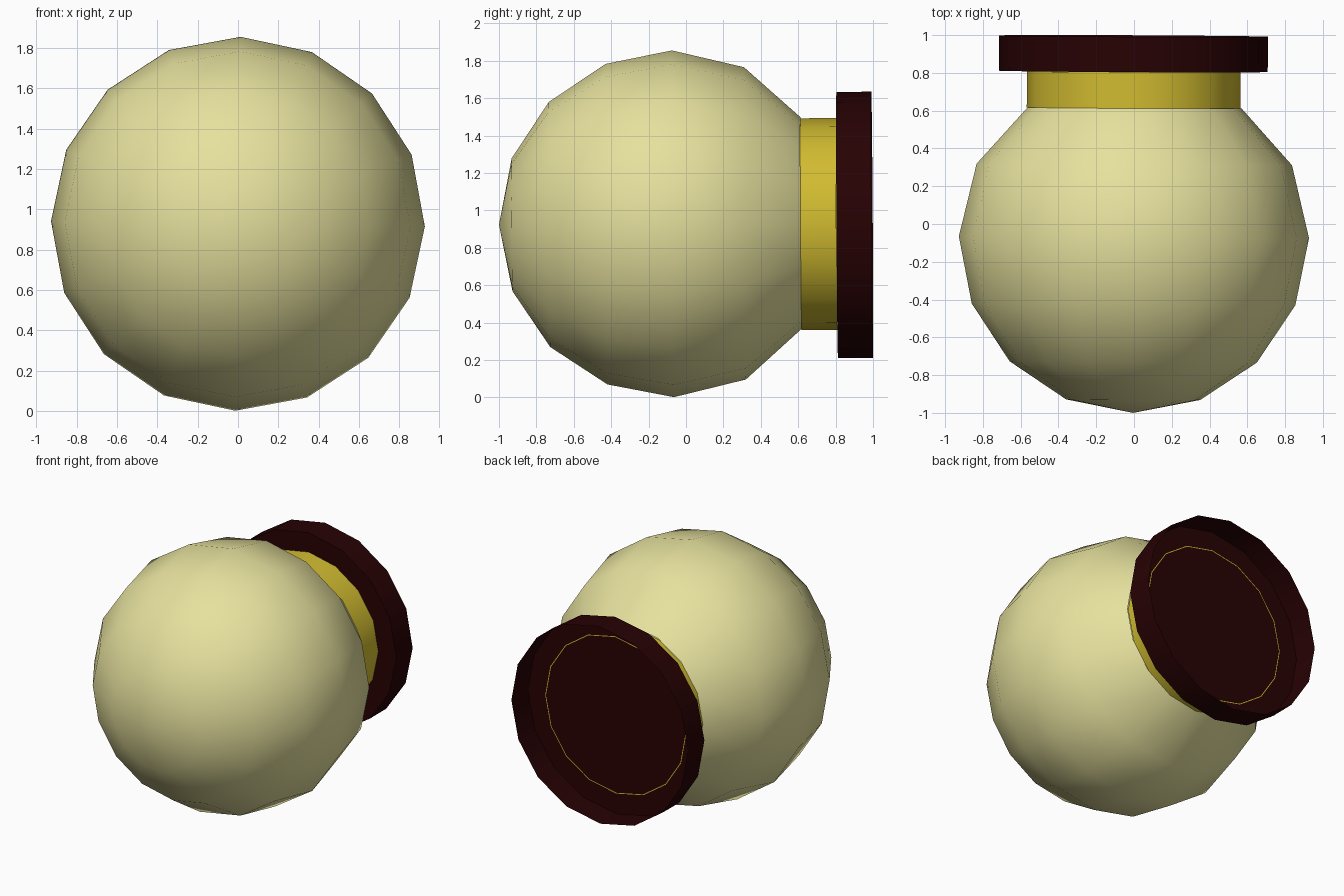
import bpy, bmesh, math

if "Cube" in bpy.data.objects:
    bpy.data.objects.remove(bpy.data.objects["Cube"])

SIDES = 16
ROLL = 0.014                 # slight roll of the sides about the flask axis
TILT = (0.006, 0, -0.005)    # slight lean of the whole flask
CENTRE_Z = 0.929


def material(name, rgb):
    m = bpy.data.materials.new(name)
    m.diffuse_color = (*rgb, 1)
    m.use_nodes = True
    m.node_tree.nodes["Principled BSDF"].inputs["Base Color"].default_value = m.diffuse_color
    return m


cream = material("cream", (0.79, 0.75, 0.34))
gold = material("gold", (0.64, 0.50, 0.03))
maroon = material("dark maroon", (0.020, 0.0005, 0.001))


def lathe(name, profile, mat, shift=(0, 0)):
    """Turn (y, radius) points around the y axis; shift moves it in x and z."""
    bm = bmesh.new()
    rings = []
    for y, r in profile:
        if r == 0:
            rings.append([bm.verts.new((0, y, 0))] * SIDES)
            continue
        angles = [2 * math.pi * i / SIDES + ROLL for i in range(SIDES)]
        rings.append([bm.verts.new((r * math.sin(a), y, r * math.cos(a))) for a in angles])
    for lo, hi in zip(rings, rings[1:]):
        for i in range(SIDES):
            j = (i + 1) % SIDES
            quad = list(dict.fromkeys((lo[i], lo[j], hi[j], hi[i])))
            bm.faces.new(quad)
    bmesh.ops.recalc_face_normals(bm, faces=bm.faces)
    mesh = bpy.data.meshes.new(name)
    bm.to_mesh(mesh)
    bm.free()
    mesh.materials.append(mat)
    ob = bpy.data.objects.new(name, mesh)
    bpy.context.collection.objects.link(ob)
    ob.location = (shift[0], 0, CENTRE_Z + shift[1])
    ob.rotation_euler = TILT
    bpy.ops.object.select_all(action='DESELECT')
    ob.select_set(True)
    bpy.context.view_layer.objects.active = ob
    bpy.ops.object.shade_smooth_by_angle(angle=math.radians(40))
    return ob


# round body, open into the neck
lathe("round_body", [(-1.0, 0), (-0.93, 0.355), (-0.73, 0.655), (-0.425, 0.857),
                     (-0.07, 0.927), (0.315, 0.835), (0.615, 0.566)], cream)
# neck
lathe("neck", [(0.615, 0.566), (0.806, 0.566)], gold, (-0.005, -0.006))
# lip: a disc with a thin open wall, hollow at the back
lathe("lip", [(0.808, 0), (0.808, 0.712), (0.995, 0.712)], maroon, (-0.008, -0.012))
# hairline rim of the neck showing on the floor of the lip
lathe("rim_line", [(0.810, 0.568), (0.810, 0.562)], gold, (-0.006, -0.008))
